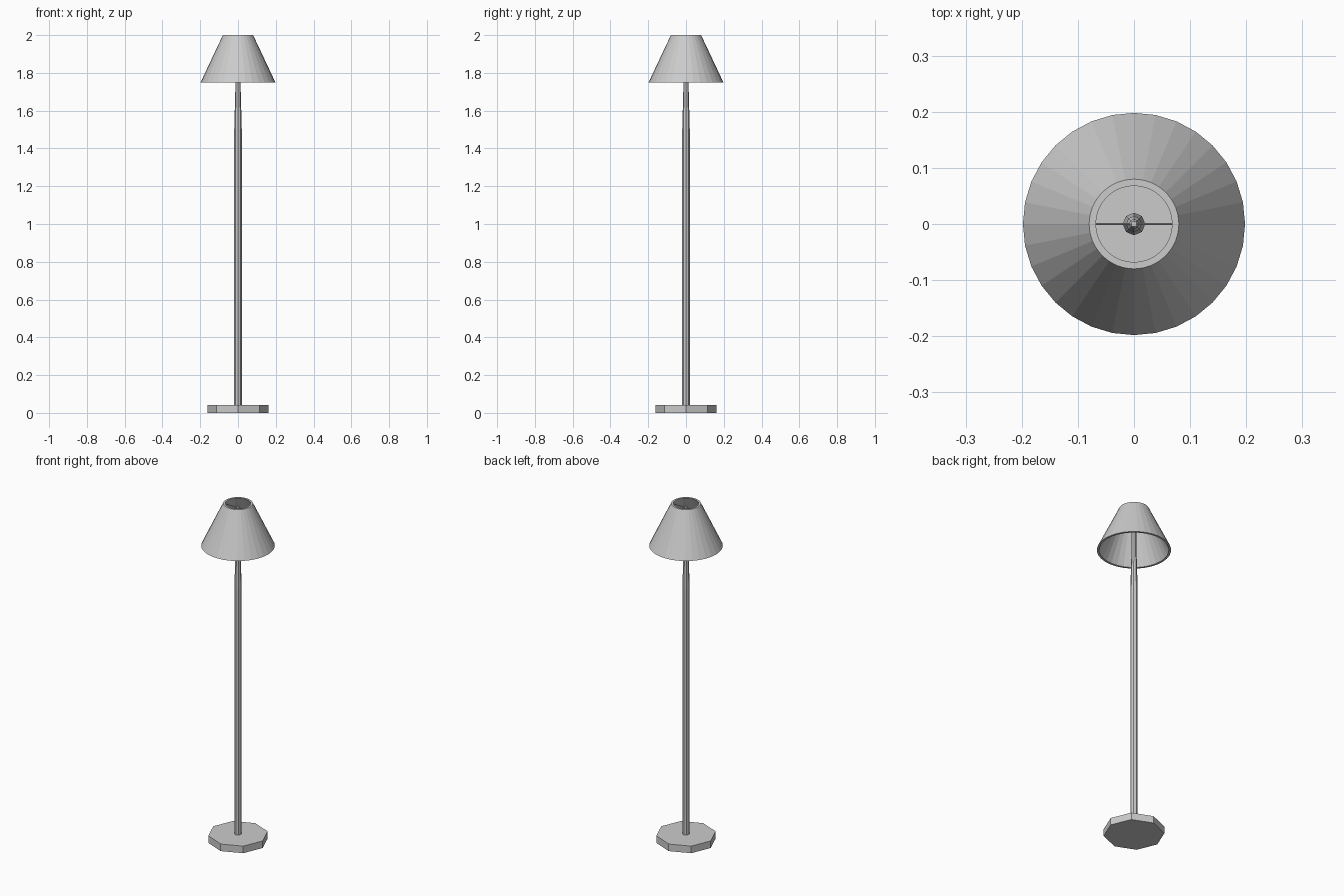
import bpy, bmesh
from math import sin, cos, tau

if "Cube" in bpy.data.objects:
    bpy.data.objects.remove(bpy.data.objects["Cube"])


def lathe(name, profile, sides, closed=False, smooth=False):
    """Spin a (radius, z) profile round the z axis; open profiles get end caps."""
    bm = bmesh.new()
    rings = [[bm.verts.new((r * cos(tau * i / sides), r * sin(tau * i / sides), z))
              for i in range(sides)] for r, z in profile]
    pairs = list(zip(rings, rings[1:]))
    if closed:
        pairs.append((rings[-1], rings[0]))
    else:
        bm.faces.new(rings[0][::-1])
        bm.faces.new(rings[-1])
    for a, b in pairs:
        for i in range(sides):
            j = (i + 1) % sides
            bm.faces.new((a[i], a[j], b[j], b[i]))
    bmesh.ops.recalc_face_normals(bm, faces=bm.faces)
    mesh = bpy.data.meshes.new(name)
    bm.to_mesh(mesh)
    bm.free()
    obj = bpy.data.objects.new(name, mesh)
    bpy.context.collection.objects.link(obj)
    return obj


# Octagonal foot
lathe("base", [(0.162, 0), (0.162, 0.042)], 8)

# Octagonal pole, narrowing towards the top
lathe("pole", [(0.02, 0.042), (0.02, 1.5), (0.014, 1.72), (0.014, 1.9)], 8)

# Small fitting that carries the shade
lathe("shade_fitting", [(0.014, 1.9), (0.009, 1.92), (0.009, 1.975), (0.005, 1.985)], 8)

# Thin-walled conical shade, open at both ends
lathe("lampshade", [(0.198, 1.75), (0.08, 2.0), (0.068, 2.0), (0.186, 1.75)], 32, closed=True)

# Thin cross bar joining the shade to the fitting
bpy.ops.mesh.primitive_cylinder_add(vertices=6, radius=0.002, depth=0.146,
                                    location=(0, 0, 1.975), rotation=(0, tau / 4, 0))
bpy.context.object.name = "shade_bar"
